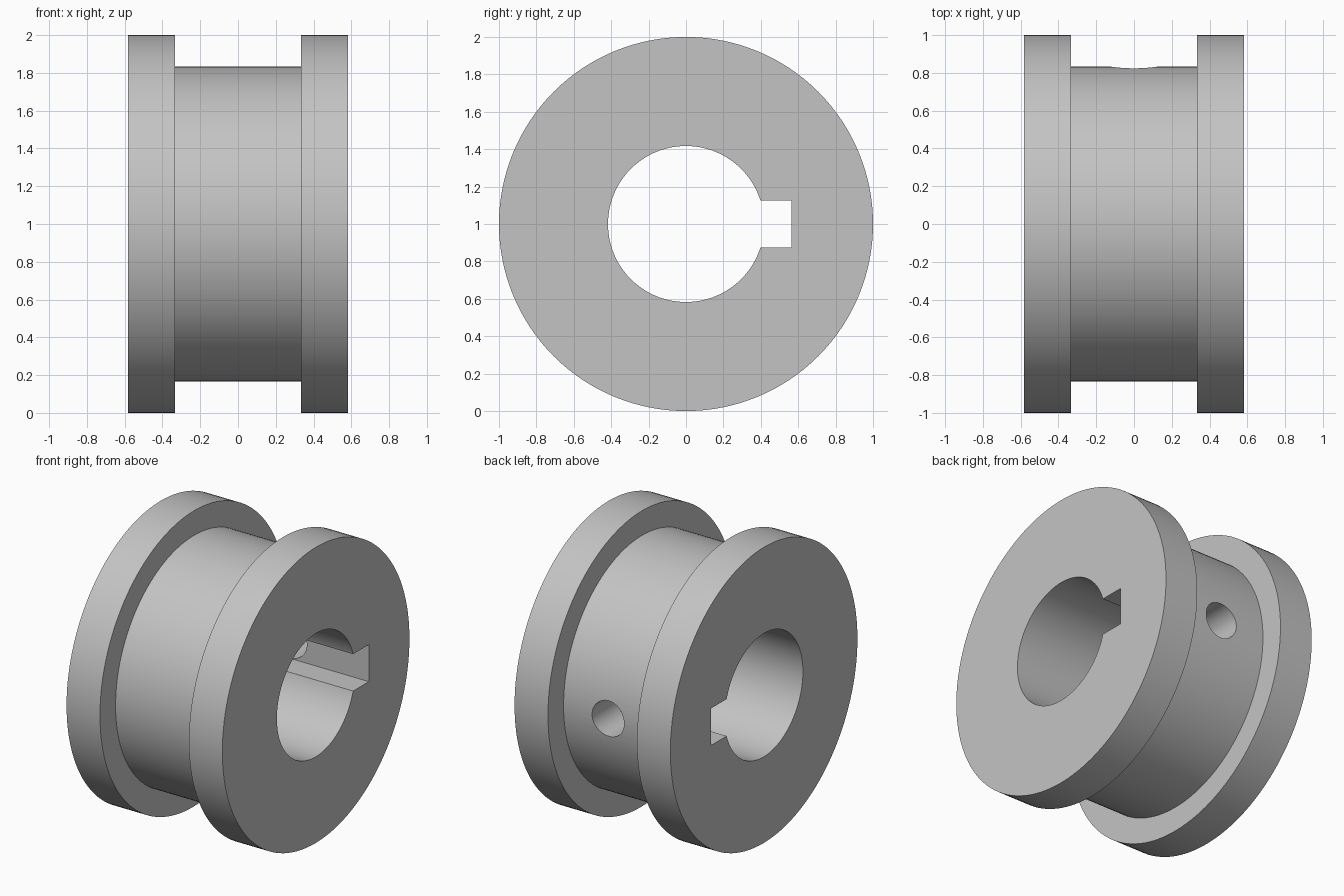
import bpy, bmesh, math
from mathutils import Matrix, Vector

cube = bpy.data.objects.get("Cube")
if cube:
    bpy.data.objects.remove(cube, do_unlink=True)

CENTRE = Vector((0, 0, 1))
SEGMENTS = 128

steel = bpy.data.materials.new("grey_metal")
steel.use_nodes = True
steel.diffuse_color = (0.55, 0.55, 0.55, 1)
steel.node_tree.nodes["Principled BSDF"].inputs["Base Color"].default_value = (0.55, 0.55, 0.55, 1)


def make_object(name, bm):
    bmesh.ops.recalc_face_normals(bm, faces=bm.faces)
    mesh = bpy.data.meshes.new(name)
    bm.to_mesh(mesh)
    bm.free()
    mesh.materials.append(steel)
    obj = bpy.data.objects.new(name, mesh)
    obj.location = CENTRE
    bpy.context.collection.objects.link(obj)
    return obj


def cut(target, cutter):
    mod = target.modifiers.new(cutter.name, 'BOOLEAN')
    mod.operation = 'DIFFERENCE'
    mod.solver = 'EXACT'
    mod.object = cutter
    bpy.context.view_layer.objects.active = target
    bpy.ops.object.modifier_apply(modifier=mod.name)
    bpy.data.objects.remove(cutter, do_unlink=True)


# Flanged hub with its bore: half profile (x, radius) mirrored, spun about x
half = [(0.583, 0.417), (0.583, 1.0), (0.333, 1.0), (0.333, 0.833)]
profile = half + [(-x, r) for x, r in reversed(half)]
bm = bmesh.new()
rings = []
for i in range(SEGMENTS):
    a = math.tau * i / SEGMENTS
    rings.append([bm.verts.new((x, r * math.cos(a), r * math.sin(a))) for x, r in profile])
for i, ring in enumerate(rings):
    following = rings[(i + 1) % SEGMENTS]
    for j in range(len(profile)):
        k = (j + 1) % len(profile)
        bm.faces.new((ring[j], ring[k], following[k], following[j]))
hub = make_object("flanged_hub", bm)

# Keyway along the bore, at the back
bm = bmesh.new()
bmesh.ops.create_cube(bm, size=1, matrix=Matrix.Translation((0, 0.365, 0)) @ Matrix.Diagonal((2, 0.4, 0.25, 1)))
cut(hub, make_object("keyway_cutter", bm))

# Set screw hole from the back of the hub into the keyway
bm = bmesh.new()
bmesh.ops.create_cone(bm, cap_ends=True, segments=48, radius1=0.12, radius2=0.12, depth=0.6,
                      matrix=Matrix.Translation((0, 0.8, 0)) @ Matrix.Rotation(math.pi / 2, 4, 'X'))
cut(hub, make_object("screw_hole_cutter", bm))

# Smooth round walls, crisp edges
bpy.ops.object.select_all(action='DESELECT')
hub.select_set(True)
bpy.context.view_layer.objects.active = hub
bpy.ops.object.shade_smooth_by_angle(angle=math.radians(30))
